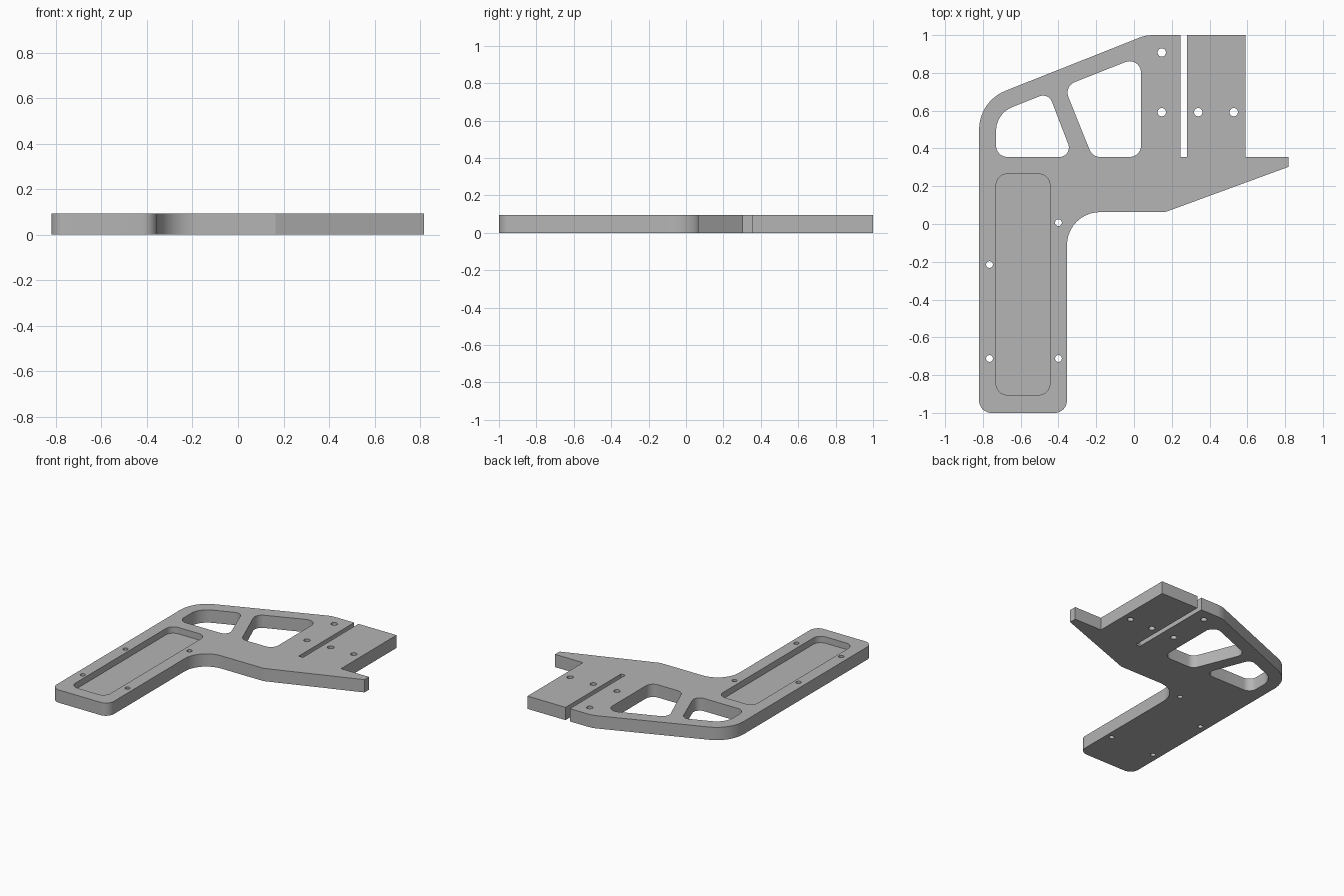
import bpy
import bmesh
import math
from mathutils import Vector

THICK = 0.094
POCKET_FLOOR = 0.047

cube = bpy.data.objects.get("Cube")
if cube:
    bpy.data.objects.remove(cube, do_unlink=True)

grey = bpy.data.materials.new("plain grey")
grey.use_nodes = True
colour = (0.46, 0.46, 0.46, 1)
grey.diffuse_color = colour
grey.node_tree.nodes["Principled BSDF"].inputs["Base Color"].default_value = colour


def rounded(corners, steps=10):
    """Turn (x, y, radius) corners into a filleted outline."""
    out = []
    for i, (x, y, r) in enumerate(corners):
        p = Vector((x, y))
        if r == 0:
            out.append(p)
            continue
        before = (Vector(corners[i - 1][:2]) - p).normalized()
        after = (Vector(corners[(i + 1) % len(corners)][:2]) - p).normalized()
        half = before.angle(after) / 2
        centre = p + (before + after).normalized() * r / math.sin(half)
        reach = r / math.tan(half)
        start, end = p + before * reach - centre, p + after * reach - centre
        sweep = start.angle(end)
        for k in range(steps + 1):
            t = k / steps
            out.append(centre + (start * math.sin((1 - t) * sweep)
                                 + end * math.sin(t * sweep)) / math.sin(sweep))
    return out


def circle(x, y, r, n=24):
    return [Vector((x + r * math.cos(a), y + r * math.sin(a)))
            for a in (math.tau * k / n for k in range(n))]


def prism(name, outline, z0, z1):
    """Extrude a flat outline straight up."""
    bm = bmesh.new()
    base = bm.faces.new([bm.verts.new((p.x, p.y, z0)) for p in outline])
    top = bmesh.ops.extrude_face_region(bm, geom=[base])["geom"]
    bmesh.ops.translate(bm, vec=(0, 0, z1 - z0),
                        verts=[g for g in top if isinstance(g, bmesh.types.BMVert)])
    bmesh.ops.recalc_face_normals(bm, faces=bm.faces)
    mesh = bpy.data.meshes.new(name)
    bm.to_mesh(mesh)
    bm.free()
    mesh.materials.append(grey)
    obj = bpy.data.objects.new(name, mesh)
    bpy.context.collection.objects.link(obj)
    return obj


# Plate outline: grip, lower edge, tip, slotted block, sloping back
plate = prism("frame_plate", rounded([
    (-0.82, -1, 0.065), (-0.355, -1, 0.065), (-0.355, 0.063, 0.175),
    (0.165, 0.063, 0), (0.817, 0.302, 0), (0.817, 0.355, 0),
    (0.59, 0.355, 0), (0.59, 1, 0), (0.28, 1, 0), (0.28, 0.355, 0),
    (0.245, 0.355, 0), (0.245, 1, 0), (0.063, 1, 0.2), (-0.82, 0.65, 0.22),
]), 0, THICK)

# Through windows
left_window = rounded([
    (-0.73, 0.355, 0.06), (-0.322, 0.355, 0.05),
    (-0.453, 0.695, 0.05), (-0.73, 0.585, 0.135)])
right_window = rounded([
    (-0.22, 0.355, 0.06), (0.037, 0.355, 0.06),
    (0.037, 0.89, 0.06), (-0.37, 0.729, 0.06)])
cutters = [prism("window_cutter", w, -0.1, 0.2) for w in (left_window, right_window)]

# Shallow grip pocket
cutters.append(prism("pocket_cutter", rounded([
    (-0.73, -0.905, 0.06), (-0.445, -0.905, 0.06),
    (-0.445, 0.265, 0.06), (-0.73, 0.265, 0.06)]), POCKET_FLOOR, 0.2))

# Bolt holes
block_holes = [(0.147, 0.908), (0.147, 0.592), (0.34, 0.592), (0.528, 0.592)]
grip_holes = [(-0.4, 0.007), (-0.765, -0.215), (-0.765, -0.712), (-0.4, -0.712)]
for holes, radius in ((block_holes, 0.022), (grip_holes, 0.018)):
    cutters += [prism("hole_cutter", circle(x, y, radius), -0.1, 0.2) for x, y in holes]

for cutter in cutters:
    cutter.hide_render = True
    mod = plate.modifiers.new(cutter.name, 'BOOLEAN')
    mod.operation = 'DIFFERENCE'
    mod.solver = 'EXACT'
    mod.object = cutter

# Bake the cuts, then drop the cutters
depsgraph = bpy.context.evaluated_depsgraph_get()
mesh = bpy.data.meshes.new_from_object(plate.evaluated_get(depsgraph))
plate.modifiers.clear()
plate.data = mesh
mesh.name = "frame_plate"
for cutter in cutters:
    bpy.data.objects.remove(cutter, do_unlink=True)

# Smooth fillets, crisp rims
bpy.ops.object.select_all(action='DESELECT')
plate.select_set(True)
bpy.context.view_layer.objects.active = plate
bpy.ops.object.shade_smooth_by_angle(angle=math.radians(20))
